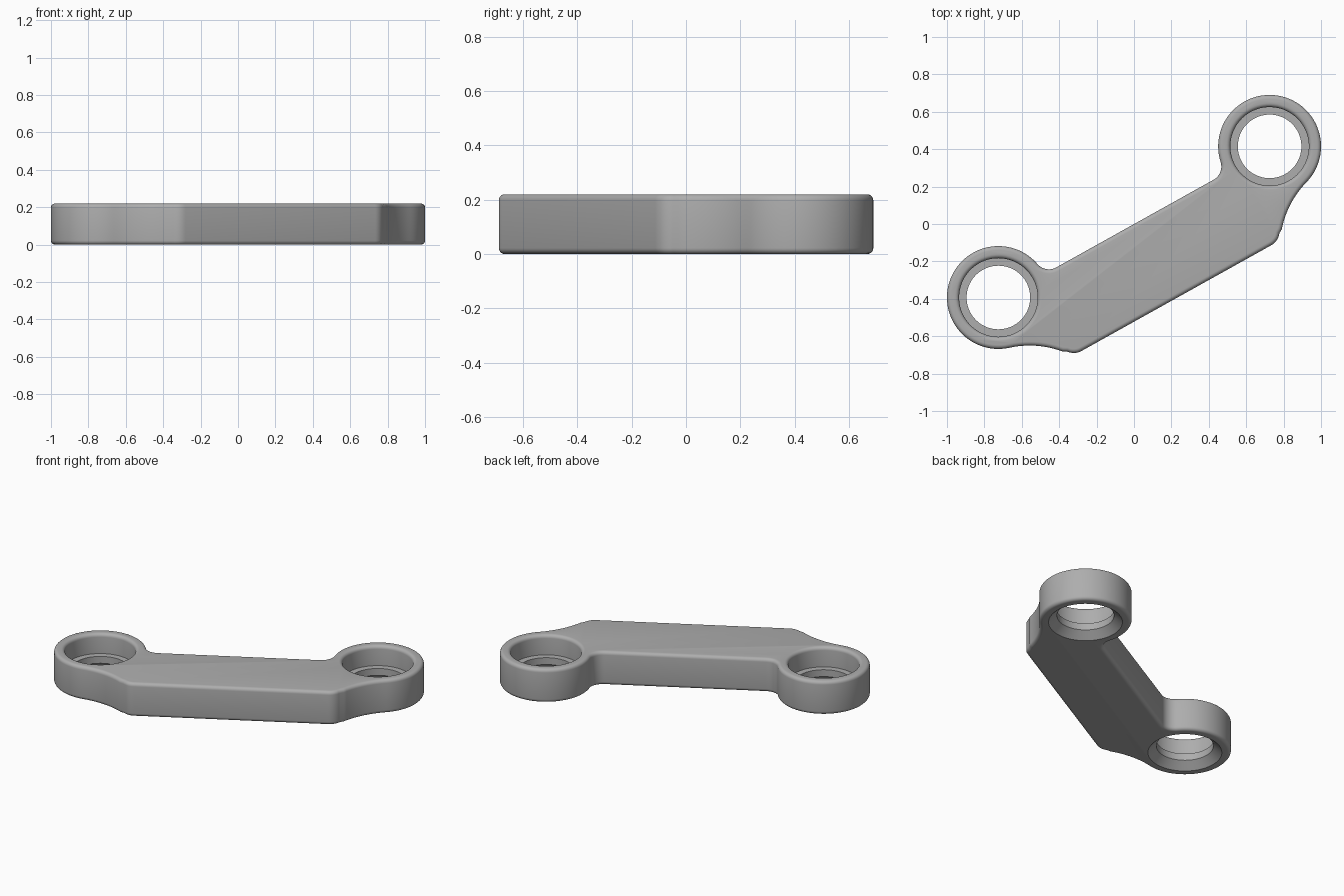
import bpy, bmesh
from math import sin, cos, pi, atan2, sqrt, hypot
from mathutils import Matrix, Vector

cube = bpy.data.objects.get("Cube")
if cube:
    bpy.data.objects.remove(cube, do_unlink=True)

HEIGHT = 0.22
ROUND = 0.022
EYE = 0.83            # distance of each eye from the middle
RING = 0.275          # outer radius of each eye
PLACE = Matrix.Translation((0, 0.011, 0)) @ Matrix.Rotation(atan2(0.404, 0.725), 4, 'Z')

grey = bpy.data.materials.new("plain grey")
grey.use_nodes = True
COLOUR = (0.42, 0.42, 0.42, 1)
grey.diffuse_color = COLOUR
grey.node_tree.nodes["Principled BSDF"].inputs["Base Color"].default_value = COLOUR


def arc(cx, cy, r, a, b, n):
    return [Vector((cx + r * cos(a + (b - a) * i / n), cy + r * sin(a + (b - a) * i / n)))
            for i in range(n + 1)]


def finish(bm, name):
    bmesh.ops.recalc_face_normals(bm, faces=bm.faces)
    mesh = bpy.data.meshes.new(name)
    bm.to_mesh(mesh)
    bm.free()
    mesh.materials.append(grey)
    obj = bpy.data.objects.new(name, mesh)
    bpy.context.collection.objects.link(obj)
    obj.matrix_world = PLACE
    return obj


def half_outline():
    # lower corner, blended into a wide concave sweep
    a, b, c = Vector((0.58, -0.466)), Vector((0.622, -0.466)), Vector((0.65, -0.431))
    corner = [a * (1 - t) ** 2 + b * 2 * t * (1 - t) + c * t * t
              for t in (i / 8 for i in range(9))]
    sweep_r, tangent = 0.5, -1.28
    sx = EYE + (RING + sweep_r) * cos(tangent)
    sy = (RING + sweep_r) * sin(tangent)
    start = atan2(c.y - sy, c.x - sx)
    sweep = arc(sx, sy, sweep_r, start, tangent + pi, 14)
    # small fillet between the eye and the straight upper edge
    fillet_r, edge = 0.08, -0.01
    fy = edge + fillet_r
    fx = EYE - sqrt((RING + fillet_r) ** 2 - fy ** 2)
    touch = atan2(fy, fx - EYE)
    fillet = arc(fx, fy, fillet_r, touch - pi, -pi / 2, 10)
    eye = arc(EYE, 0, RING, tangent, touch, 56)
    return corner + sweep[1:] + eye[1:] + fillet[1:]


# Arm: one extruded outline with both eyes and rounded rims
half = half_outline()
outline = half + [Vector((-p.x, p.y)) for p in reversed(half)]
bm = bmesh.new()
base = bm.faces.new([bm.verts.new((p.x, p.y, 0)) for p in outline])
top = bmesh.ops.extrude_face_region(bm, geom=[base], use_keep_orig=True)
bmesh.ops.translate(bm, verts=[v for v in top["geom"] if isinstance(v, bmesh.types.BMVert)],
                    vec=(0, 0, HEIGHT))
bmesh.ops.recalc_face_normals(bm, faces=bm.faces)
rims = [e for e in bm.edges if abs(e.verts[0].co.z - e.verts[1].co.z) < 1e-5]
bmesh.ops.bevel(bm, geom=rims, offset=ROUND, segments=5, profile=0.5, affect='EDGES')
arm = finish(bm, "link_arm")

# Bores: rounded mouth, wide seat, narrow throat, flared underside
mouth = [(0.21 + ROUND * (1 - cos(t)), HEIGHT - ROUND + ROUND * sin(t))
         for t in (i * pi / 10 for i in range(6))]
profile = ([(0, -0.05), (0.22, -0.05), (0.22, 0), (0.17, 0.045), (0.17, 0.09), (0.21, 0.09)]
           + mouth + [(0.21 + ROUND, 0.27), (0, 0.27)])
for side, label in ((1, "left"), (-1, "right")):
    bm = bmesh.new()
    verts = [bm.verts.new((r, 0, z)) for r, z in profile]
    edges = [bm.edges.new(pair) for pair in zip(verts, verts[1:])]
    bmesh.ops.spin(bm, geom=verts + edges, cent=(0, 0, 0), axis=(0, 0, 1),
                   angle=2 * pi, steps=72, use_duplicate=False)
    bmesh.ops.remove_doubles(bm, verts=bm.verts, dist=1e-5)
    bmesh.ops.translate(bm, verts=bm.verts, vec=(side * EYE, 0, 0))
    cutter = finish(bm, label + "_bore_cutter")
    cutter.hide_render = True
    cutter.hide_set(True)
    cut = arm.modifiers.new(label + "_bore", 'BOOLEAN')
    cut.operation = 'DIFFERENCE'
    cut.solver = 'EXACT'
    cut.object = cutter

# Apply the cuts, drop the cutters and smooth the rounded surfaces
bpy.context.view_layer.update()
bpy.ops.object.select_all(action='DESELECT')
bpy.context.view_layer.objects.active = arm
arm.select_set(True)
for cut in list(arm.modifiers):
    helper = cut.object
    bpy.ops.object.modifier_apply(modifier=cut.name)
    bpy.data.objects.remove(helper, do_unlink=True)
bpy.ops.object.shade_smooth_by_angle(angle=0.52)
